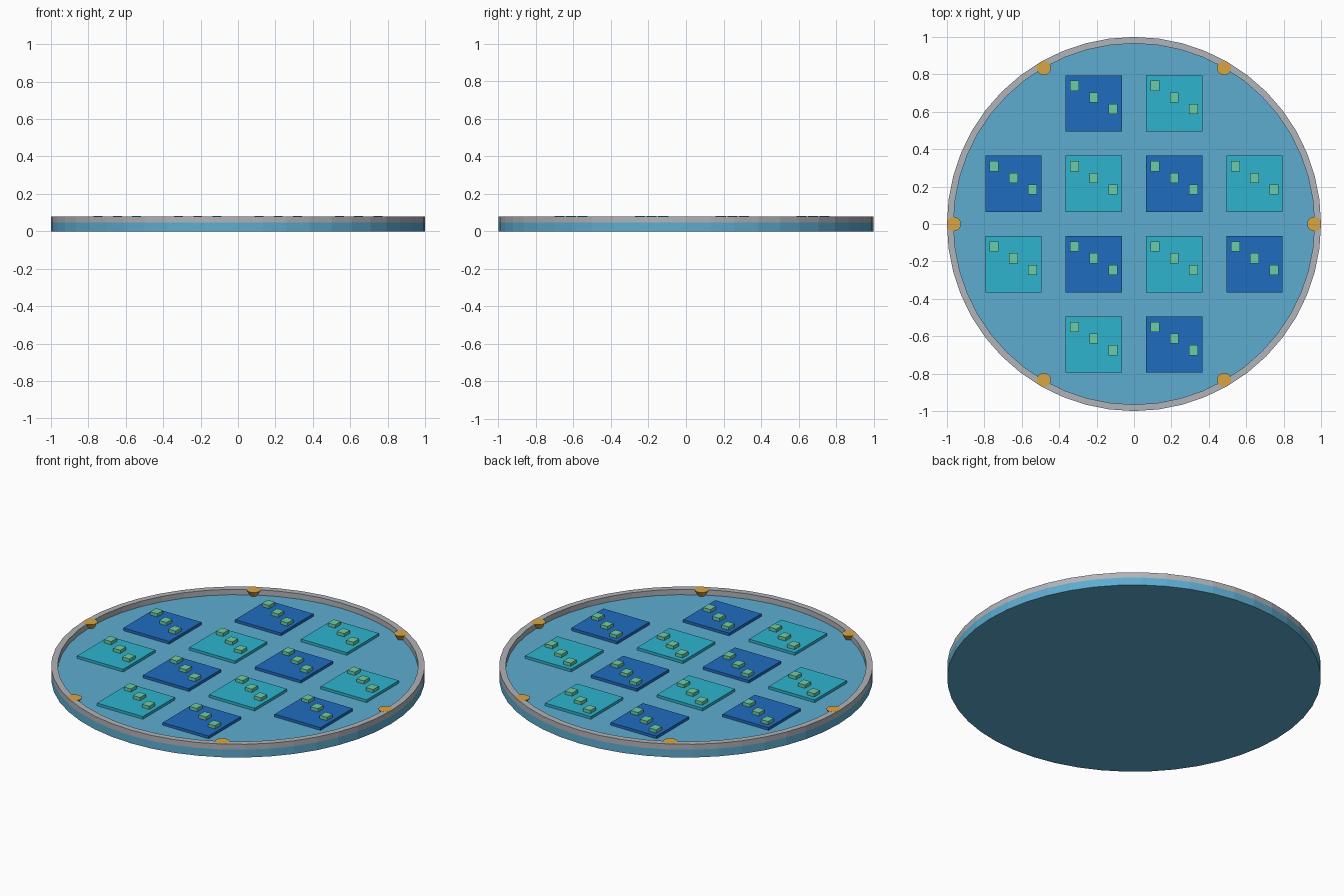
import bpy
import bmesh
from math import cos, sin, pi
from mathutils import Matrix

cube = bpy.data.objects.get("Cube")
if cube:
    bpy.data.objects.remove(cube, do_unlink=True)

SIDES = 48
BASE_TOP, RIM_TOP = 0.046, 0.078
CHIP_TOP, PAD_TOP = 0.062, 0.081


def material(name, rgb):
    # 8-bit display colour to linear
    lin = [((c / 255 + 0.055) / 1.055) ** 2.4 for c in rgb] + [1.0]
    m = bpy.data.materials.new(name)
    m.use_nodes = True
    m.diffuse_color = lin
    m.node_tree.nodes["Principled BSDF"].inputs["Base Color"].default_value = lin
    return m


SKY = material("sky blue", (94, 172, 208))
GREY = material("light grey", (176, 179, 184))
GOLD = material("gold", (214, 166, 70))
BLUE = material("deep blue", (32, 108, 192))
TEAL = material("teal", (45, 180, 206))
GREEN = material("mint green", (108, 204, 168))


def add_object(name, bm, mat):
    mesh = bpy.data.meshes.new(name)
    bmesh.ops.recalc_face_normals(bm, faces=bm.faces)
    bm.to_mesh(mesh)
    bm.free()
    mesh.materials.append(mat)
    obj = bpy.data.objects.new(name, mesh)
    bpy.context.collection.objects.link(obj)
    return obj


def add_box(name, x, y, z0, z1, w, d, mat):
    bm = bmesh.new()
    place = Matrix.Translation((x, y, (z0 + z1) / 2)) @ Matrix.Diagonal((w, d, z1 - z0, 1))
    bmesh.ops.create_cube(bm, size=1, matrix=place)
    return add_object(name, bm, mat)


def add_cone(name, x, y, z0, z1, r0, r1, sides, mat):
    bm = bmesh.new()
    bmesh.ops.create_cone(bm, cap_ends=True, segments=sides, radius1=r0, radius2=r1,
                          depth=z1 - z0, matrix=Matrix.Translation((x, y, (z0 + z1) / 2)))
    return add_object(name, bm, mat)


# Round base plate
add_cone("base_disc", 0, 0, 0, BASE_TOP, 1, 1, SIDES, SKY)

# Raised rim: a rectangular section swept around the edge
bm = bmesh.new()
section = [(0.965, BASE_TOP), (1, BASE_TOP), (1, RIM_TOP), (0.965, RIM_TOP)]
rings = []
for k in range(SIDES):
    a = 2 * pi * (k / SIDES)
    rings.append([bm.verts.new((r * sin(a), r * cos(a), z)) for r, z in section])
for k in range(SIDES):
    here, there = rings[k - 1], rings[k]
    for s in range(4):
        bm.faces.new((here[s - 1], here[s], there[s], there[s - 1]))
add_object("rim", bm, GREY)

# Tapered studs set into the rim
for k in range(6):
    a = k * pi / 3
    add_cone(f"stud_{k}", 0.963 * cos(a), 0.963 * sin(a), BASE_TOP, RIM_TOP + 0.0005,
             0.02, 0.038, 16, GOLD)

# Checkered chips on a four by four grid without corners, each with three pads
for i in range(4):
    for j in range(4):
        if i in (0, 3) and j in (0, 3):
            continue
        x, y = (i - 1.5) * 0.43, (j - 1.5) * 0.43
        add_box(f"chip_{i}_{j}", x, y, BASE_TOP, CHIP_TOP, 0.3, 0.3,
                TEAL if (i + j) % 2 else BLUE)
        for p in (-1, 0, 1):
            add_box(f"pad_{i}_{j}_{p + 1}", x + p * 0.103, y + 0.032 - p * 0.062,
                    CHIP_TOP, PAD_TOP, 0.047, 0.054, GREEN)
